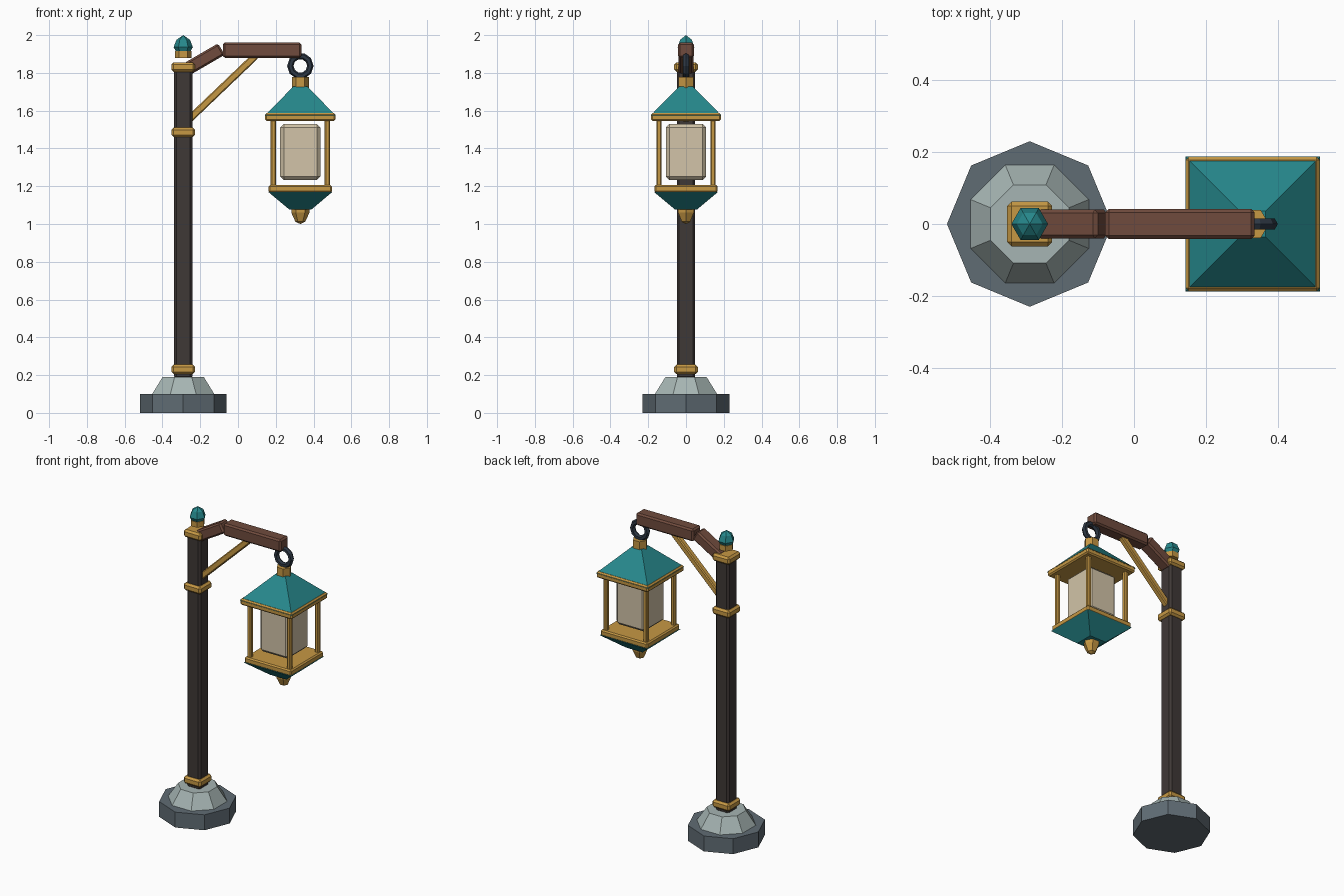
import bpy
import bmesh
from math import pi, atan2, hypot, cos, sin
from mathutils import Matrix, Vector

cube = bpy.data.objects.get("Cube")
if cube:
    bpy.data.objects.remove(cube, do_unlink=True)


def material(name, rgb):
    """Flat colour given as 0-255 display values, stored linear."""
    lin = [(c / 255 / 12.92 if c < 11 else ((c / 255 + 0.055) / 1.055) ** 2.4) for c in rgb]
    m = bpy.data.materials.new(name)
    m.use_nodes = True
    m.diffuse_color = (*lin, 1)
    m.node_tree.nodes["Principled BSDF"].inputs["Base Color"].default_value = (*lin, 1)
    return m


DARK_STONE = material("dark stone", (96, 108, 116))
PALE_STONE = material("pale stone", (166, 181, 179))
POST_WOOD = material("charcoal wood", (63, 56, 54))
ARM_WOOD = material("brown wood", (112, 75, 61))
GOLD = material("gold", (198, 152, 68))
TEAL = material("teal", (38, 136, 140))
IRON = material("dark iron", (45, 55, 67))
GLASS = material("cream glass", (210, 196, 168))

POST_X, LAMP_X = -0.29, 0.33


def finish(name, bm, mat):
    bmesh.ops.recalc_face_normals(bm, faces=bm.faces)
    mesh = bpy.data.meshes.new(name)
    bm.to_mesh(mesh)
    bm.free()
    mesh.materials.append(mat)
    ob = bpy.data.objects.new(name, mesh)
    bpy.context.collection.objects.link(ob)
    return ob


def box(name, centre, size, mat, bevel=0.01, tilt=0.0):
    """Chamfered box, tilted upward along x."""
    bm = bmesh.new()
    bmesh.ops.create_cube(bm, size=1, matrix=Matrix.Diagonal((*size, 1)))
    bmesh.ops.bevel(bm, geom=bm.edges[:], offset=bevel, segments=1, affect='EDGES', profile=0.5)
    bm.transform(Matrix.Translation(centre) @ Matrix.Rotation(-tilt, 4, 'Y'))
    return finish(name, bm, mat)


def slab(name, x, half, z0, z1, mat, bevel=0.01):
    return box(name, (x, 0, (z0 + z1) / 2), (half * 2, half * 2, z1 - z0), mat, bevel)


def beam(name, start, end, thick, width, mat, bevel):
    """Box running between two (x, z) points."""
    dx, dz = end[0] - start[0], end[1] - start[1]
    mid = ((start[0] + end[0]) / 2, 0, (start[1] + end[1]) / 2)
    return box(name, mid, (hypot(dx, dz), width, thick), mat, bevel, atan2(dz, dx))


def turned(name, x, sides, profile, mat, turn=0.0):
    """Faceted solid from (radius, z) rings; radius zero makes a point."""
    bm = bmesh.new()
    rings = []
    for r, z in profile:
        count = sides if r else 1
        rings.append([bm.verts.new((x + r * cos(turn + 2 * pi * i / sides),
                                    r * sin(turn + 2 * pi * i / sides), z)) for i in range(count)])
    for low, high in zip(rings, rings[1:]):
        for i in range(sides):
            j = (i + 1) % sides
            corners = [low[i % len(low)], low[j % len(low)], high[j % len(high)], high[i % len(high)]]
            bm.faces.new(list(dict.fromkeys(corners)))
    for ring in (rings[0], rings[-1]):
        if len(ring) > 2:
            bm.faces.new(ring)
    return finish(name, bm, mat)


# Stone footing
turned("base_plinth", POST_X, 8, [(0.23, 0), (0.23, 0.10)], DARK_STONE)
turned("base_cone", POST_X, 8, [(0.178, 0.10), (0.118, 0.19)], PALE_STONE, pi / 8)

# Post with three gold collars
slab("post", POST_X, 0.048, 0.18, 1.85, POST_WOOD, 0.012)
for name, z in (("lower", 0.23), ("middle", 1.485), ("upper", 1.831)):
    slab(name + "_collar", POST_X, 0.0625, z - 0.025, z + 0.025, GOLD, 0.012)

# Post finial
turned("finial_seat", POST_X, 6, [(0.044, 1.88), (0.044, 1.915)], GOLD)
turned("post_finial", POST_X, 6, [(0.036, 1.91), (0.051, 1.936), (0.036, 1.975), (0, 2.0)], TEAL)

# Bent arm and diagonal brace
beam("arm_rise", (-0.265, 1.823), (-0.088, 1.926), 0.07, 0.08, ARM_WOOD, 0.01)
beam("arm_reach", (-0.08, 1.92), (0.335, 1.92), 0.08, 0.084, ARM_WOOD, 0.01)
beam("arm_brace", (-0.268, 1.545), (0.095, 1.892), 0.038, 0.038, GOLD, 0.006)

# Hanging ring, standing in the x-z plane
RING_STEPS, TUBE_STEPS = 10, 6
bm = bmesh.new()
loops = []
for i in range(RING_STEPS):
    a = 2 * pi * i / RING_STEPS
    out = Vector((cos(a), 0, sin(a)))
    loops.append([])
    for k in range(TUBE_STEPS):
        t = 2 * pi * k / TUBE_STEPS
        p = out * (0.053 + 0.017 * cos(t)) + Vector((LAMP_X, 0.017 * sin(t), 1.837))
        loops[-1].append(bm.verts.new(p))
for i in range(RING_STEPS):
    here, there = loops[i], loops[(i + 1) % RING_STEPS]
    for k in range(TUBE_STEPS):
        n = (k + 1) % TUBE_STEPS
        bm.faces.new((here[k], here[n], there[n], there[k]))
finish("hanging_ring", bm, IRON)

# Lantern roof
DIAG = 2 ** 0.5
turned("lantern_neck", LAMP_X, 6, [(0.045, 1.71), (0.045, 1.778)], GOLD)
turned("lantern_roof", LAMP_X, 4, [(0.187 * DIAG, 1.575), (0.036 * DIAG, 1.729)], TEAL, pi / 4)
slab("roof_rim", LAMP_X, 0.186, 1.546, 1.587, GOLD, 0.008)

# Lantern cage: four corner bars around the glass
for side, sx in (("left", 1), ("right", -1)):
    for face, sy in (("front", -1), ("back", 1)):
        box(f"{face}_{side}_bar", (LAMP_X + sx * 0.143, sy * 0.143, 1.375),
            (0.028, 0.028, 0.36), GOLD, 0.006)
slab("lantern_glass", LAMP_X, 0.107, 1.232, 1.53, GLASS, 0.02)

# Lantern floor, tapered underside and drop
slab("floor_tray", LAMP_X, 0.168, 1.166, 1.206, GOLD, 0.008)
turned("lantern_underside", LAMP_X, 4, [(0.06 * DIAG, 1.078), (0.17 * DIAG, 1.17)], TEAL, pi / 4)
turned("lantern_drop", LAMP_X, 6, [(0, 1.0), (0.026, 1.012), (0.048, 1.06), (0.048, 1.08)], GOLD)
